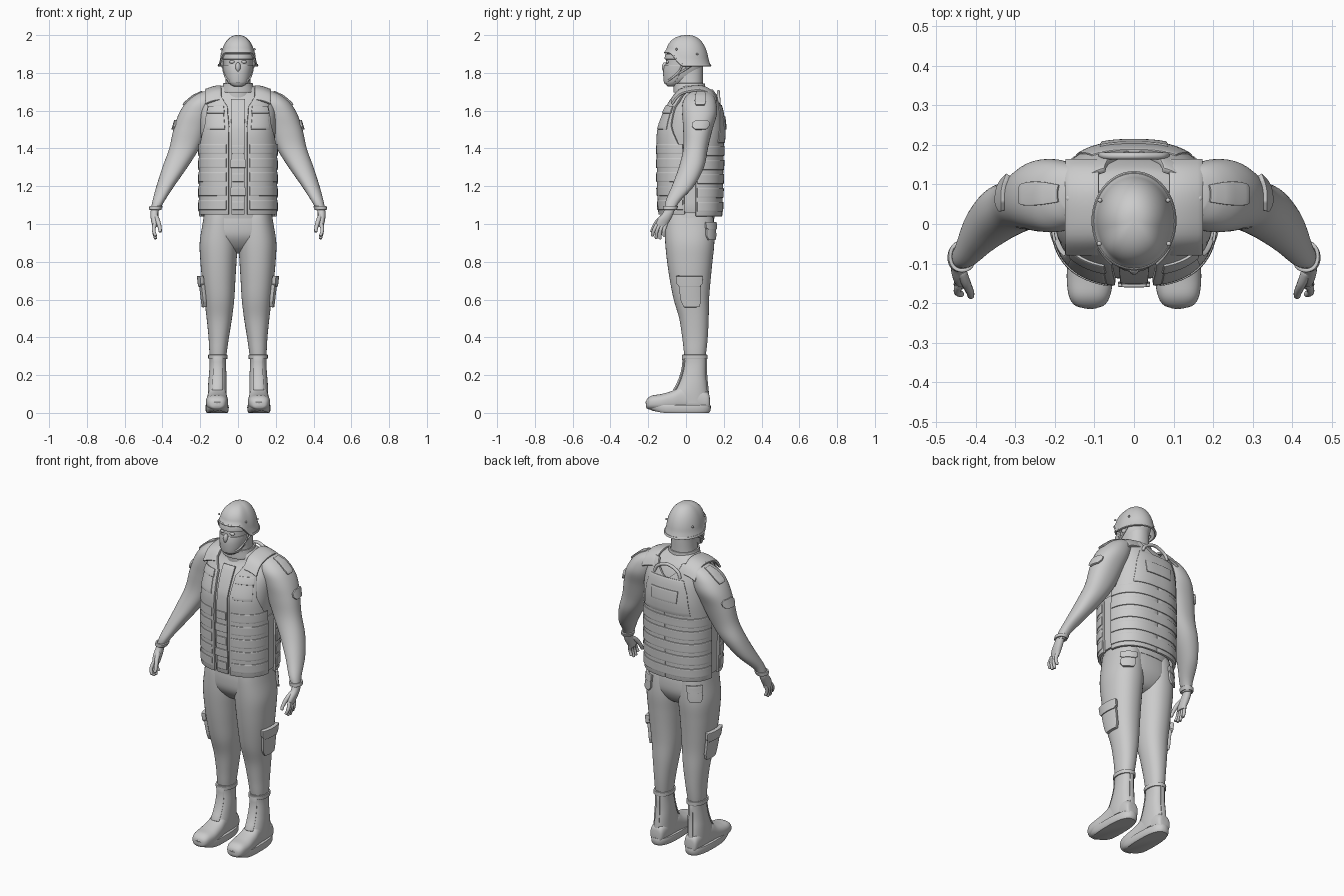
import bpy, bmesh
from math import sin, cos, radians, pi, copysign
from mathutils import Vector


def grid(name, f, nu, nv, cap=False, thick=0, bevel=0, mirror=False):
    """Mesh from a function f(u, v) on the unit square."""
    bm = bmesh.new()
    vs = [[bm.verts.new(f(i / nu, j / nv)) for i in range(nu + 1)] for j in range(nv + 1)]
    for j in range(nv):
        for i in range(nu):
            bm.faces.new((vs[j][i], vs[j][i + 1], vs[j + 1][i + 1], vs[j + 1][i]))
    bmesh.ops.remove_doubles(bm, verts=bm.verts, dist=1e-5)
    if cap:
        bmesh.ops.holes_fill(bm, edges=[e for e in bm.edges if e.is_boundary], sides=0)
    bmesh.ops.recalc_face_normals(bm, faces=bm.faces)
    me = bpy.data.meshes.new(name)
    bm.to_mesh(me)
    bm.free()
    ob = bpy.data.objects.new(name, me)
    bpy.context.collection.objects.link(ob)
    if thick:
        m = ob.modifiers.new("Solidify", 'SOLIDIFY')
        m.thickness, m.offset = thick, 0
    if bevel:
        m = ob.modifiers.new("Bevel", 'BEVEL')
        m.width, m.segments, m.angle_limit = bevel, 2, radians(50)
    if mirror:
        ob.modifiers.new("Mirror", 'MIRROR').use_clip = False
    return ob


def spline(rows, t):
    """Catmull-Rom through rows; t runs from 0 to len(rows) - 1."""
    n = len(rows) - 1
    i = min(int(t), n - 1)
    f = t - i
    p = [rows[max(0, min(n, i + k))] for k in (-1, 0, 1, 2)]
    return [.5 * (2 * b + (c - a) * f + (2 * a - 5 * b + 4 * c - d) * f * f
                  + (3 * b - a - 3 * c + d) * f ** 3) for a, b, c, d in zip(*p)]


def ring(row, u, off=0, p=2.2, axis='z'):
    """Point on a superellipse section (t, a0, a1, b0, b1); u = 0 faces front."""
    t, a0, a1, b0, b1 = row
    s, c = sin(radians(u)), cos(radians(u))
    a = (a0 + a1) / 2 + ((a1 - a0) / 2 + off) * copysign(abs(s) ** (2 / p), s)
    b = (b0 + b1) / 2 - ((b1 - b0) / 2 + off) * copysign(abs(c) ** (2 / p), c)
    return (a, b, t) if axis == 'z' else (a, t, b)


def loft(name, secs, p=2.2, axis='z', mirror=False, n=40, sub=5):
    k = len(secs) - 1
    return grid(name, lambda u, v: ring(spline(secs, v * k), 360 * u, 0, p, axis),
                n, k * sub, cap=True, mirror=mirror)


def at_height(secs, z):
    for i in range(len(secs) - 1):
        za, zb = secs[i][0], secs[i + 1][0]
        if min(za, zb) - 1e-6 <= z <= max(za, zb) + 1e-6:
            return [z] + spline(secs, i + (z - za) / (zb - za))[1:]
    return list(secs[-1])


def patch(name, secs, rows, off=.004, thick=.008, p=2.2, mirror=True, nu=16, nv=6):
    """Panel lying on a lofted surface; rows are (z, start angle, end angle)."""
    k = len(rows) - 1

    def f(u, v):
        i = min(int(v * k), k - 1)
        w = v * k - i
        z, a, b = [x + (y - x) * w for x, y in zip(rows[i], rows[i + 1])]
        return ring(at_height(secs, z), a + (b - a) * u, off, p)
    return grid(name, f, nu, nv * k, thick=thick, bevel=thick * .3, mirror=mirror)


def tube(name, pts, r0, r1=None, mirror=True):
    """Round tapered tube with domed ends."""
    r1 = r0 if r1 is None else r1
    k = len(pts) - 1

    def f(u, v):
        t = v * k
        c = Vector(spline(pts, t))
        d = Vector(spline(pts, min(k, t + .05))) - Vector(spline(pts, max(0, t - .05)))
        q = d.to_track_quat('Z', 'Y')
        r = (r0 + (r1 - r0) * v) * (1 - abs(2 * v - 1) ** 14) ** .5
        return c + q @ Vector((r * cos(2 * pi * u), r * sin(2 * pi * u), 0))
    return grid(name, f, 12, 6 * k + 8, mirror=mirror)


def ball(name, c, r, mirror=True):
    return grid(name, lambda u, v: (c[0] + r[0] * sin(pi * v) * cos(2 * pi * u),
                                    c[1] + r[1] * sin(pi * v) * sin(2 * pi * u),
                                    c[2] + r[2] * cos(pi * v)), 16, 10, mirror=mirror)


# Trousers
LEG = [(.28, .065, .148, -.005, .1), (.33, .058, .152, -.012, .108), (.4, .048, .156, -.02, .115),
       (.5, .032, .166, -.036, .12), (.6, .02, .178, -.065, .122), (.7, .014, .19, -.085, .13),
       (.8, .008, .199, -.1, .14), (.9, .002, .203, -.11, .15), (1, .01, .188, -.113, .148),
       (1.06, .02, .178, -.11, .14)]
loft("trouser_leg", LEG, mirror=True)
loft("trouser_hips", [(.845, -.03, .03, -.01, .06), (.87, -.11, .11, -.06, .11), (.93, -.185, .185, -.105, .145),
                      (1, -.185, .185, -.115, .15), (1.07, -.18, .18, -.11, .14)], p=2.5)
patch("cargo_pocket", LEG, [(.56, 66, 110), (.59, 60, 116), (.69, 60, 116)], .008, .022)
patch("cargo_pocket_flap", LEG, [(.67, 64, 112), (.685, 57, 119), (.725, 57, 119)], .014, .022)
patch("back_pocket", LEG, [(.915, 135, 165), (.935, 128, 172), (.985, 128, 172)], .005, .014)
patch("back_pocket_flap", LEG, [(.97, 132, 168), (.98, 126, 174), (1.01, 126, 174)], .009, .014)

# Boots
SHAFT = [(.05, .062, .158, -.06, .12), (.1, .06, .16, -.07, .117), (.15, .06, .158, -.045, .112),
         (.2, .061, .154, -.025, .107), (.26, .064, .15, -.013, .107), (.31, .063, .151, -.014, .107)]
loft("boot_shaft", SHAFT, mirror=True)
patch("boot_cuff", SHAFT, [(.285, 0, 360), (.308, 0, 360)], .003, .008, nu=36)
patch("boot_tongue", SHAFT, [(.12, -28, 28), (.3, -28, 28)], .003, .008)
patch("boot_heel_strip", SHAFT, [(.06, 165, 195), (.29, 168, 192)], .002, .006)
loft("boot_foot", [(.127, .095, .13, .03, .07), (.115, .072, .15, .015, .11), (.05, .063, .157, .01, .14),
                   (-.02, .06, .16, .01, .145), (-.07, .055, .165, .01, .118), (-.13, .052, .17, .012, .1),
                   (-.18, .06, .165, .016, .092), (-.205, .075, .15, .022, .075), (-.213, .1, .125, .035, .055)],
     p=2.5, axis='y', mirror=True)
sole = loft("boot_sole", [(0, .056, .166, -.18, .122), (.012, .05, .171, -.205, .13),
                          (.038, .049, .172, -.215, .131), (.042, .052, .169, -.21, .128)], p=2.6, mirror=True, sub=2)
for v in sole.data.vertices:  # upturned toe
    v.co.z += max(0, -v.co.y - .12) * .2

# Shirt, arms and cuffs
loft("shirt_body", [(1.03, -.18, .18, -.115, .15), (1.2, -.188, .188, -.135, .17), (1.4, -.192, .192, -.138, .175),
                    (1.5, -.2, .2, -.135, .18), (1.6, -.2, .2, -.1, .168), (1.67, -.17, .17, -.055, .145),
                    (1.705, -.125, .125, -.045, .12), (1.735, -.075, .075, -.045, .095)], p=2.4)
ARM = [(1.07, .418, .462, -.112, -.06), (1.12, .39, .453, -.108, -.032), (1.2, .338, .432, -.075, .042),
       (1.3, .268, .4, -.038, .095), (1.4, .205, .364, -.015, .116), (1.5, .16, .342, -.015, .14),
       (1.58, .13, .315, -.02, .163), (1.64, .11, .278, -.018, .16), (1.68, .1, .232, .003, .145),
       (1.702, .1, .185, .03, .12)]
loft("sleeve", ARM, mirror=True)
patch("glove_cuff", ARM, [(1.075, 0, 360), (1.095, 0, 360)], .005, .01, nu=36, nv=3)
patch("arm_badge", ARM, [(1.5, 82, 118), (1.515, 70, 128), (1.535, 70, 128), (1.55, 84, 114)], .004, .014)
patch("epaulette", ARM, [(1.63, 80, 105), (1.65, 76, 110), (1.7, 70, 115)], .005, .01)
ball("epaulette_button", (.165, .065, 1.712), (.008, .008, .006))

# Hands
loft("palm", [(.985, .428, .452, -.158, -.1), (1.0, .424, .456, -.16, -.095), (1.03, .422, .462, -.146, -.078),
              (1.06, .422, .463, -.122, -.065), (1.085, .42, .46, -.112, -.06)], mirror=True, n=24)
for i, (yb, yt, zt) in enumerate([(-.152, -.178, .935), (-.138, -.158, .92), (-.122, -.137, .918), (-.106, -.115, .933)]):
    tube(f"finger_{i + 1}", [(.441, yb, 1.0), (.446, (yb + yt) / 2 - .006, .965), (.435, yt, zt)], .0105, .008)
tube("thumb", [(.438, -.115, 1.045), (.424, -.15, 1.015), (.414, -.172, .98), (.412, -.184, .955)], .014, .008)

# Vest shell panels, split at the front and open at the arms
VEST = [(1.04, -.2, .2, -.14, .184), (1.2, -.2, .2, -.147, .188), (1.4, -.2, .2, -.149, .192),
        (1.5, -.196, .196, -.146, .198), (1.6, -.188, .188, -.112, .186), (1.68, -.17, .17, -.068, .16),
        (1.72, -.135, .135, -.03, .138)]
V = dict(p=2.6)
patch("vest_front", VEST, [(1.05, 9, 84), (1.36, 9, 84), (1.44, 9, 72), (1.52, 9, 58), (1.62, 12, 54), (1.71, 32, 66)],
      0, .016, **V)
patch("vest_back", VEST, [(1.04, 180, 96), (1.36, 180, 96), (1.44, 180, 108), (1.52, 180, 118), (1.62, 180, 122),
                          (1.71, 155, 112)], 0, .016, **V)
patch("vest_side", VEST, [(1.06, 80, 100), (1.38, 82, 98)], -.008, .012, **V)
patch("vest_placket", VEST, [(1.05, -6, 6), (1.5, -6, 6), (1.66, -8, 8)], -.002, .012, mirror=False, **V)
for i in range(5):
    z = 1.075 + i * .074
    patch(f"front_band_{i + 1}", VEST, [(z, 12, 82), (z + .052, 12, 82)], .007, .008, **V)
    patch(f"back_band_{i + 1}", VEST, [(z - .01, 98, 262), (z + .042, 98, 262)], .008, .009, mirror=False, nu=40, **V)
    w = 7 if i % 2 else 5
    patch(f"placket_buckle_{i + 1}", VEST, [(z, -w, w), (z + .045, -w, w)], .006, .01, mirror=False, **V)
patch("chest_pocket", VEST, [(1.5, 14, 50), (1.6, 17, 48)], .007, .01, **V)
patch("chest_flap", VEST, [(1.585, 15, 50), (1.625, 17, 49)], .01, .01, **V)
patch("back_plate", VEST, [(1.43, 140, 220), (1.56, 145, 215), (1.63, 152, 208)], .007, .01, mirror=False, nu=30, **V)
patch("back_patch", VEST, [(1.5, 163, 197), (1.57, 161, 199)], .013, .008, mirror=False, **V)
tube("back_handle", [(-.085, .175, 1.635), (-.065, .172, 1.675), (0, .172, 1.7), (.065, .172, 1.675),
                     (.085, .175, 1.635)], .009, mirror=False)
STRAP = [(-.075, 1.655), (-.035, 1.705), (.03, 1.725), (.09, 1.725), (.135, 1.7), (.16, 1.66)]
grid("shoulder_strap", lambda u, v: (.088 + .085 * u, spline(STRAP, v * 5)[0], spline(STRAP, v * 5)[1] - .022 * u * u),
     6, 25, thick=.014, bevel=.004, mirror=True)

# Neck, collar and head
NECK = [(1.66, -.08, .08, -.055, .1), (1.7, -.078, .078, -.056, .094), (1.74, -.068, .068, -.056, .09),
        (1.8, -.064, .064, -.06, .09), (1.84, -.064, .064, -.06, .09)]
loft("neck", NECK)
patch("collar", NECK, [(1.695, 0, 360), (1.745, 0, 360)], .006, .01, mirror=False, nu=40)
HEAD = [(1.727, -.02, .02, -.095, -.05), (1.74, -.042, .042, -.108, -.02), (1.77, -.06, .06, -.113, .04),
        (1.81, -.071, .071, -.114, .08), (1.85, -.077, .077, -.107, .095), (1.9, -.08, .08, -.1, .105),
        (1.95, -.065, .065, -.075, .085)]
loft("head", HEAD)
patch("face_mask", HEAD, [(1.745, -85, 85), (1.8, -85, 85), (1.842, -80, 80)], .003, .007, mirror=False, nu=30)
patch("brow", HEAD, [(1.872, -62, 62), (1.9, -62, 62)], .004, .01, mirror=False, nu=30)
ball("nose", (0, -.112, 1.83), (.014, .016, .026), False)
ball("eye", (.03, -.097, 1.858), (.016, .01, .009))
ball("ear", (.08, .01, 1.85), (.01, .018, .028))

# Helmet with high brow, low ears and flared rim


def rim_height(a):
    t = max(0, min(1, (a - 38) / 42))
    return 1.905 - .07 * t * t * (3 - 2 * t)


def helmet(u, v, off=0):
    a = 360 * u - 180
    zr = rim_height(abs(a))
    r = sin(v * pi / 2) ** .85
    flare = 1 + .09 * max(0, (v - .84) / .16) ** 1.5
    x = (.093 + off) * r * flare * sin(radians(a))
    y = .008 - (.11 + off) * r * flare * cos(radians(a))
    return (x, y, zr + (1.996 + off - zr) * cos(v * pi / 2))


grid("helmet_shell", helmet, 56, 24, thick=.008)
grid("helmet_rim", lambda u, v: helmet(u, .955 + .045 * v, .003), 56, 3, thick=.007, bevel=.002)
for y, z in [(-.05, 1.925), (.06, 1.9)]:
    ball("helmet_bolt", (.088 if y < 0 else .086, y, z), (.006, .006, .006))
tube("chin_strap", [(.082, -.01, 1.87), (.076, -.035, 1.81), (.055, -.085, 1.765), (0, -.116, 1.748)], .005)
tube("rear_strap", [(.08, .045, 1.85), (.076, .0, 1.82), (.068, -.06, 1.785)], .005)

# Apply modifiers and shade smooth with crisp edges
bpy.ops.object.select_all(action='SELECT')
bpy.context.view_layer.objects.active = bpy.context.selected_objects[0]
bpy.ops.object.convert(target='MESH')
bpy.ops.object.shade_smooth_by_angle(angle=radians(38))
